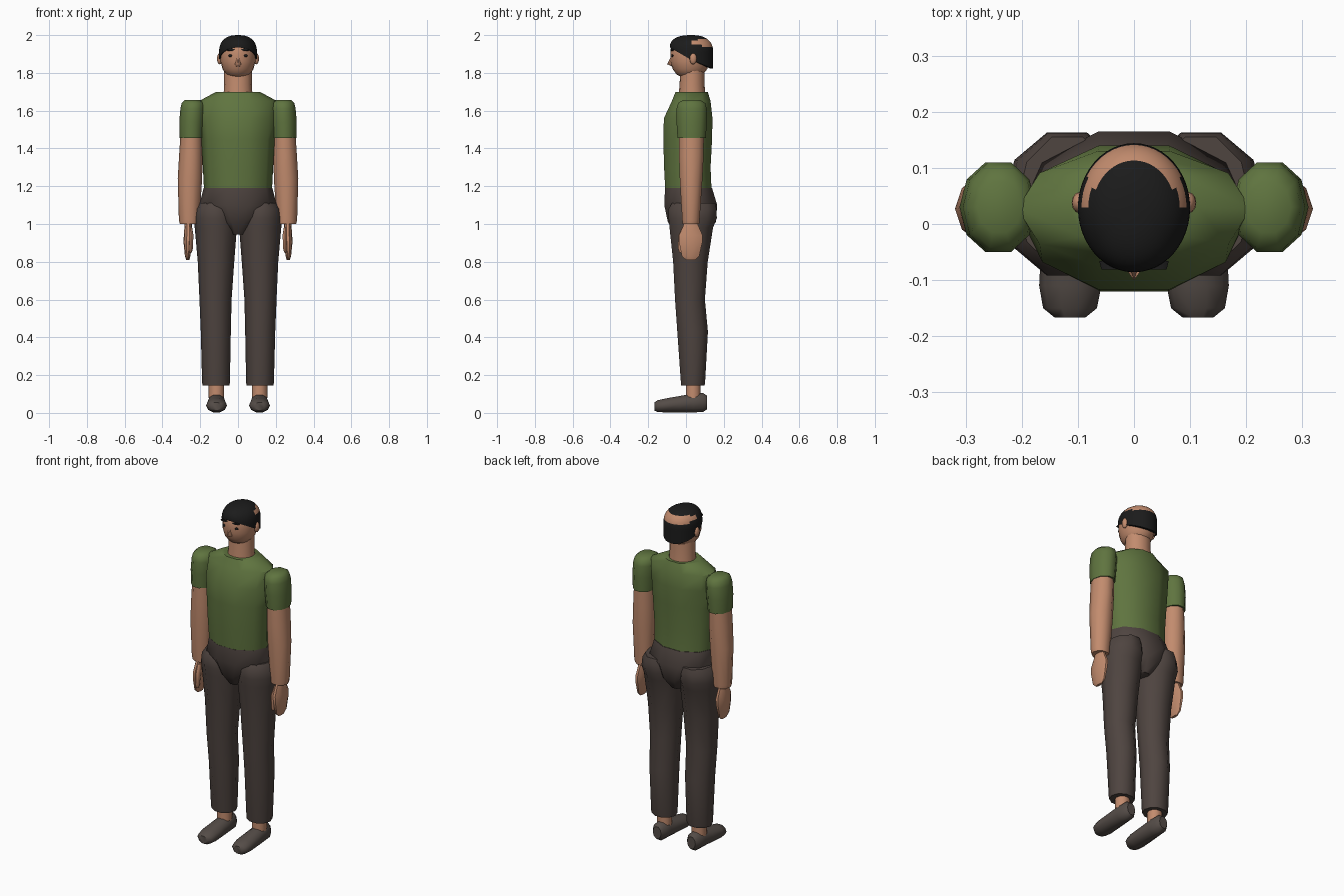
import bpy, bmesh, math
from mathutils import Vector


def material(name, rgb):
    m = bpy.data.materials.new(name)
    m.diffuse_color = (*rgb, 1)
    return m


SKIN = material("skin", (0.54, 0.26, 0.155))
GREEN = material("green shirt", (0.115, 0.175, 0.05))
BROWN = material("dark brown cloth", (0.077, 0.058, 0.051))
SHOE = material("shoe brown", (0.09, 0.073, 0.064))
BLACK = material("black hair", (0.011, 0.011, 0.011))


def finish(bm, name, mats, angle=50):
    bmesh.ops.recalc_face_normals(bm, faces=bm.faces)
    me = bpy.data.meshes.new(name)
    bm.to_mesh(me)
    bm.free()
    for m in mats:
        me.materials.append(m)
    ob = bpy.data.objects.new(name, me)
    bpy.context.collection.objects.link(ob)
    bpy.ops.object.select_all(action='DESELECT')
    ob.select_set(True)
    bpy.context.view_layer.objects.active = ob
    bpy.ops.object.shade_smooth_by_angle(angle=math.radians(angle))
    return ob


def skin_rings(bm, rings, caps=True):
    """Join equal closed point rings into a surface and return its faces."""
    vs = [[bm.verts.new(p) for p in r] for r in rings]
    n = len(vs[0])
    for a, b in zip(vs, vs[1:]):
        for i in range(n):
            j = (i + 1) % n
            bm.faces.new((a[i], a[j], b[j], b[i]))
    if caps:
        bm.faces.new(vs[0])
        bm.faces.new(vs[-1])


def loft(name, mat, rows, side=1, n=10, along='z', angle=50):
    """rows: (station, x min, x max, second min, second max)."""
    k = max(abs(math.sin(2 * math.pi * i / n)) for i in range(n))
    rings = []
    for s, x0, x1, b0, b1 in rows:
        ring = []
        for i in range(n):
            t = 2 * math.pi * i / n
            x = side * ((x0 + x1) / 2 + (x1 - x0) / 2 * math.cos(t))
            b = (b0 + b1) / 2 + (b1 - b0) / 2 * math.sin(t) / k
            ring.append((x, b, s) if along == 'z' else (x, s, b))
        rings.append(ring)
    bm = bmesh.new()
    skin_rings(bm, rings)
    return finish(bm, name, [mat], angle)


def blob(name, mat, centre, radii, seg=12):
    bm = bmesh.new()
    bmesh.ops.create_uvsphere(bm, u_segments=seg, v_segments=8, radius=1)
    for v in bm.verts:
        v.co = Vector([c + r * q for c, r, q in zip(centre, radii, v.co)])
    return finish(bm, name, [mat])


# Shirt body and pelvis
loft("shirt_body", GREEN, [
    (1.185, -.180, .180, -.110, .135), (1.30, -.186, .186, -.116, .130),
    (1.45, -.194, .194, -.120, .138), (1.56, -.202, .202, -.117, .140),
    (1.65, -.208, .208, -.075, .130), (1.70, -.115, .115, -.055, .115)])
loft("trouser_hips", BROWN, [
    (.945, -.045, .045, -.050, .110), (1.01, -.110, .110, -.096, .158),
    (1.10, -.205, .205, -.115, .165), (1.19, -.182, .182, -.111, .138)])

# Neck and head
loft("neck", SKIN, [
    (1.66, -.078, .078, -.040, .105), (1.74, -.073, .073, -.034, .098),
    (1.82, -.073, .073, -.030, .098)], n=16)
loft("head", SKIN, [
    (1.778, -.040, .040, -.025, .070), (1.792, -.062, .062, -.050, .090),
    (1.82, -.082, .082, -.070, .112), (1.86, -.092, .092, -.083, .128),
    (1.90, -.094, .094, -.083, .133), (1.94, -.090, .090, -.078, .130),
    (1.97, -.072, .072, -.058, .110), (1.985, -.04, .04, -.03, .08)], n=20)

# Hair cap: sloping lower edge and a bald crescent at the upper back
N, ROWS, CY, Z0 = 48, 18, 0.029, 1.88
rings = []
for r in range(ROWS + 2):
    ring = []
    for i in range(N):
        a = 2 * math.pi * i / N
        ex, ey = .100 * math.cos(a), .115 * math.sin(a)
        z_edge = 1.868 - .40 * ey if ey > 0 else 1.868 - .58 * ey
        f = min(r, ROWS) / ROWS
        top = min(1, f / .6)              # rounded crown, then straight sides
        zc = max(z_edge, 1.91)
        phi = (.03 + .97 * top) * math.pi / 2
        rad = math.sin(phi) ** .82
        z = zc + (2.0 - zc) * math.cos(phi) ** .85
        if f > .6:
            z = zc + (z_edge - zc) * (f - .6) / .4
        if r > ROWS:                      # turned-in rim
            rad *= .88
        ring.append((ex * rad, CY + ey * rad, z))
    rings.append(ring)
bm = bmesh.new()
skin_rings(bm, rings, caps=False)
bm.verts.ensure_lookup_table()
bm.faces.new(bm.verts[:N])
for f in bm.faces:
    c = f.calc_center_median()
    inner = math.hypot(c.x / .079, (c.y - .028) / .080)
    if c.y > .03 and inner > 1 and c.z > 1.935 + .22 * max(0, abs(c.x) - .04):
        f.material_index = 1
finish(bm, "hair", [BLACK, SKIN])

# Nose
bm = bmesh.new()
pts = [(-.007, -.078, 1.888), (.007, -.078, 1.888), (.016, -.078, 1.845),
       (.009, -.074, 1.834), (-.009, -.074, 1.834), (-.016, -.078, 1.845)]
base = [bm.verts.new(p) for p in pts]
tip = bm.verts.new((0, -.100, 1.846))
for i in range(6):
    bm.faces.new((base[i], base[(i + 1) % 6], tip))
bm.faces.new(base)
finish(bm, "nose", [SKIN])

for s, side in ((1, "right"), (-1, "left")):
    # Face details
    blob(f"ear_{side}", SKIN, (s * .097, .038, 1.875), (.014, .019, .030))
    blob(f"eye_{side}", BLACK, (s * .041, -.072, 1.891), (.011, .006, .007))
    loft(f"eyebrow_{side}", BLACK, [
        (-.081, .016, .058, 1.917, 1.929), (-.066, .016, .062, 1.915, 1.927)],
        s, n=8, along='y')

    # Arm
    loft(f"sleeve_{side}", GREEN, [
        (1.455, .184, .309, -.045, .105), (1.54, .177, .311, -.050, .110),
        (1.61, .174, .305, -.050, .110), (1.64, .178, .298, -.042, .102),
        (1.657, .200, .280, -.015, .075)], s)
    loft(f"arm_{side}", SKIN, [
        (1.00, .207, .308, -.018, .070), (1.02, .204, .313, -.020, .072),
        (1.24, .190, .319, -.033, .087), (1.36, .187, .312, -.037, .093),
        (1.50, .190, .303, -.036, .095)], s)
    loft(f"hand_{side}", SKIN, [
        (.810, .258, .274, .000, .050), (.830, .252, .281, -.022, .070),
        (.900, .243, .288, -.036, .086), (.940, .241, .287, -.037, .088),
        (.990, .243, .283, -.015, .066), (1.02, .245, .280, -.005, .055)], s)
    loft(f"thumb_{side}", SKIN, [
        (.850, .244, .256, -.035, -.015), (.870, .239, .260, -.042, -.008),
        (.940, .236, .260, -.040, .000), (.985, .243, .262, -.018, .015)],
        s, n=8)

    # Leg
    loft(f"trouser_leg_{side}", BROWN, [
        (.145, .045, .187, -.025, .098), (.16, .043, .190, -.027, .101),
        (.43, .038, .197, -.046, .116), (.60, .034, .204, -.058, .100),
        (.80, .020, .213, -.068, .115), (.98, .006, .229, -.087, .143),
        (1.03, .004, .235, -.092, .163), (1.08, .012, .228, -.092, .162),
        (1.11, .030, .208, -.075, .155)], s)
    loft(f"ankle_{side}", SKIN, [
        (.08, .073, .155, .000, .076), (.17, .073, .155, .000, .076)], s)
    loft(f"shoe_{side}", SHOE, [
        (-.167, .087, .141, .012, .056), (-.150, .066, .162, .004, .067),
        (-.110, .058, .169, .003, .076), (-.030, .062, .165, .003, .090),
        (.040, .066, .160, .003, .103), (.090, .070, .156, .004, .106),
        (.112, .086, .140, .020, .090)], s, along='y')
